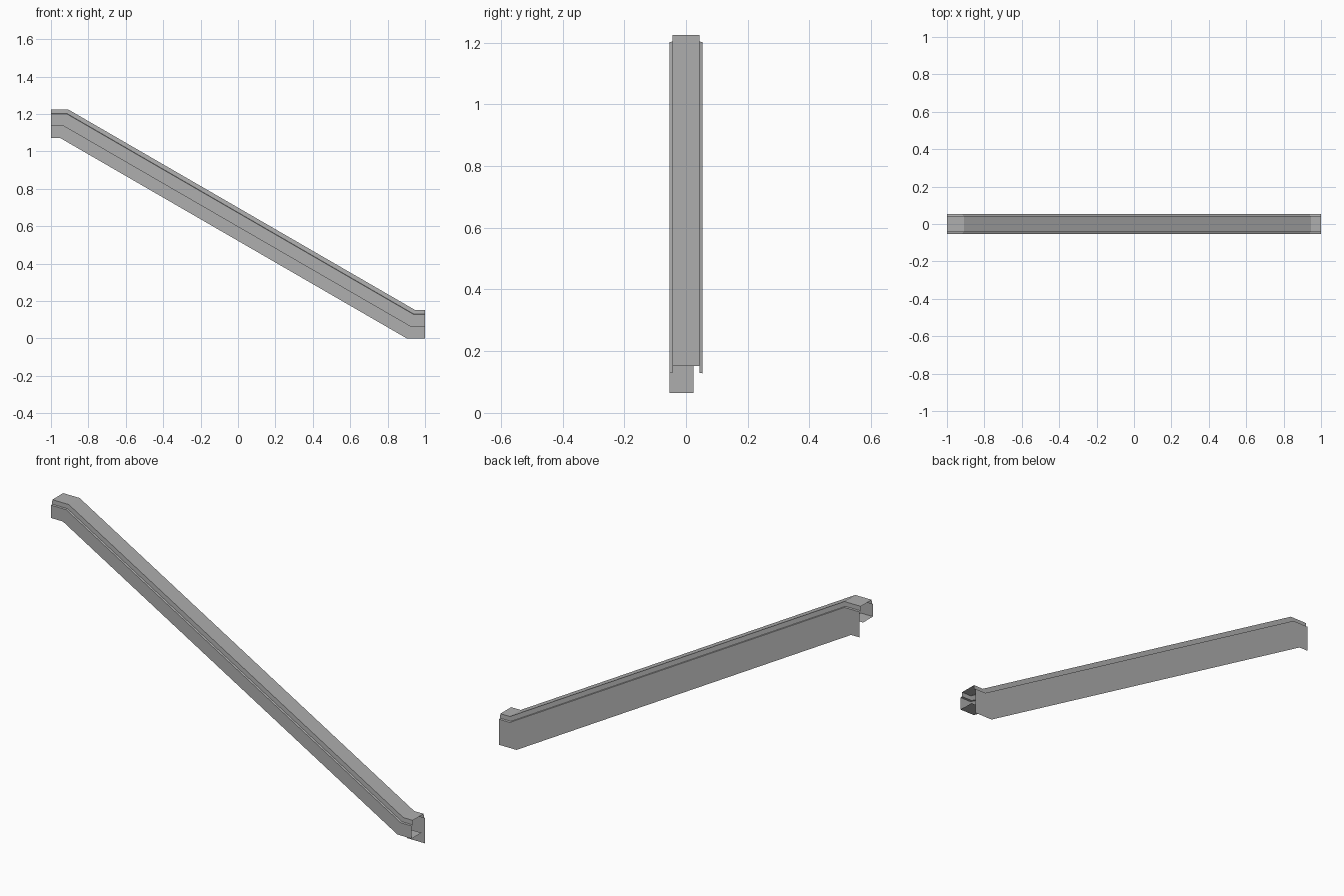
import bpy, bmesh

if "Cube" in bpy.data.objects:
    bpy.data.objects.remove(bpy.data.objects["Cube"])

# Open sheet cross-section (y, height): return lip, front panel, ledge,
# raised cap, ledge, full-height back plate
PROFILE = [(0.025, 0.064), (-0.053, 0.064), (-0.053, 0.128), (-0.044, 0.130),
           (-0.043, 0.152), (0.043, 0.152), (0.044, 0.130), (0.053, 0.128),
           (0.053, 0.0)]

# Stations along the run: x, base z, and how far the mitre leans in x per height
RISE = 1.073
MITRE = 0.29
STATIONS = [(-1.0, RISE, 0.0), (-0.953, RISE, MITRE),
            (0.903, 0.0, MITRE), (1.0, 0.0, 0.0)]

bm = bmesh.new()
rings = [[bm.verts.new((x + lean * h, y, z + h)) for y, h in PROFILE]
         for x, z, lean in STATIONS]

# Skin neighbouring stations
for a, b in zip(rings, rings[1:]):
    for i in range(len(PROFILE) - 1):
        bm.faces.new((a[i], a[i + 1], b[i + 1], b[i]))
bm.normal_update()

# Make the cap face upward so the sheet's outside is outward
cap = max(bm.faces, key=lambda f: f.calc_center_median().z)
if cap.normal.z < 0:
    bmesh.ops.reverse_faces(bm, faces=bm.faces[:])

mesh = bpy.data.meshes.new("sloped_rail_cover")
bm.to_mesh(mesh)
bm.free()

# Dark grey finish
grey = bpy.data.materials.new("dark_grey")
grey.diffuse_color = (0.43, 0.43, 0.43, 1.0)
grey.use_nodes = True
grey.node_tree.nodes["Principled BSDF"].inputs["Base Color"].default_value = grey.diffuse_color
mesh.materials.append(grey)
bpy.context.collection.objects.link(bpy.data.objects.new("sloped_rail_cover", mesh))
